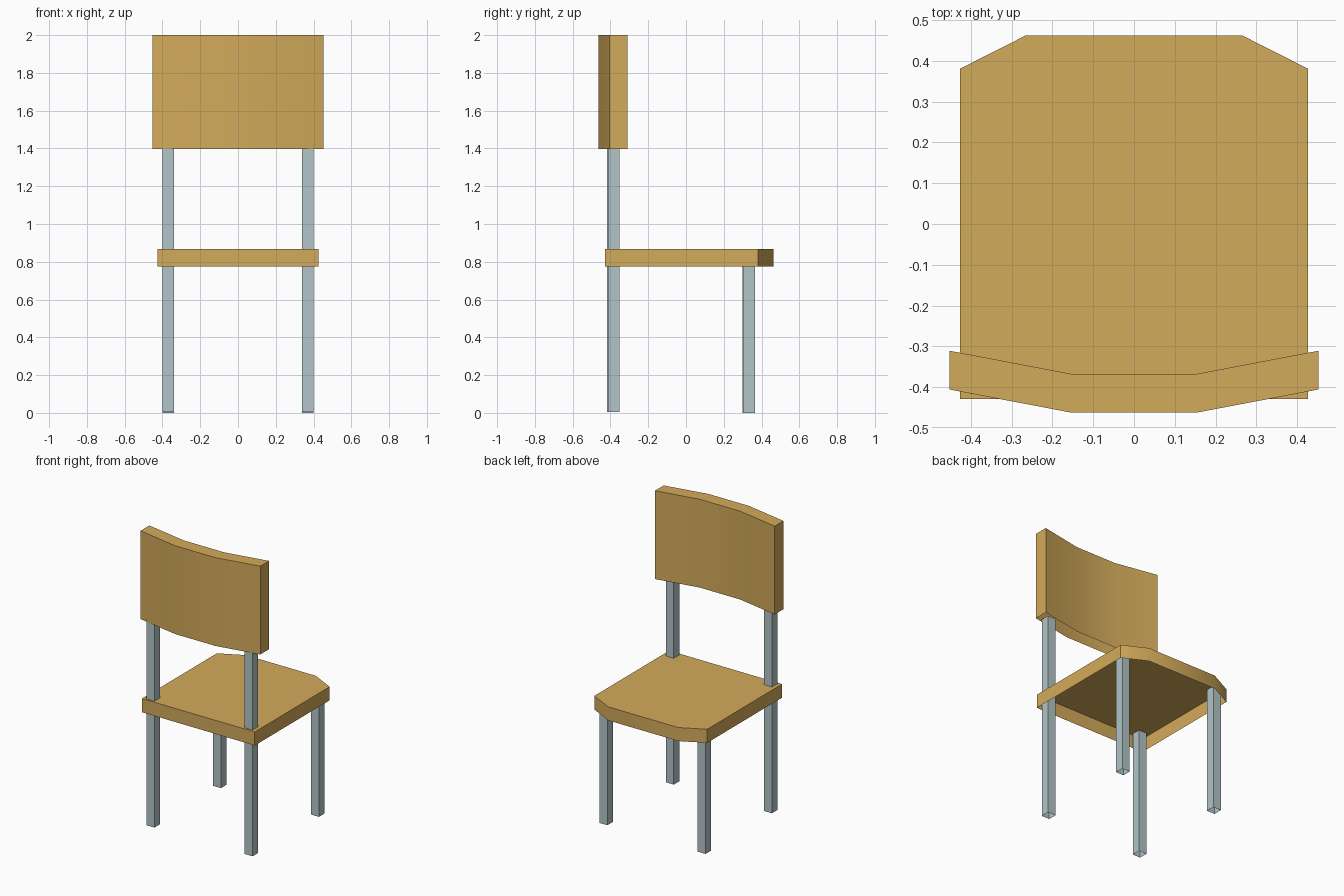
import bpy, bmesh

if "Cube" in bpy.data.objects:
    bpy.data.objects.remove(bpy.data.objects["Cube"])


def material(name, rgb):
    m = bpy.data.materials.new(name)
    m.diffuse_color = (*rgb, 1)
    m.use_nodes = True
    m.node_tree.nodes["Principled BSDF"].inputs["Base Color"].default_value = m.diffuse_color
    return m


wood = material("warm wood", (0.65, 0.405, 0.104))
metal = material("grey metal", (0.445, 0.56, 0.575))


def prism(name, outline, z0, z1, mat):
    """Extrude a counter-clockwise xy outline from z0 to z1, open underneath."""
    bm = bmesh.new()
    low = [bm.verts.new((x, y, z0)) for x, y in outline]
    high = [bm.verts.new((x, y, z1)) for x, y in outline]
    n = len(outline)
    for i in range(n):
        j = (i + 1) % n
        bm.faces.new((low[i], low[j], high[j], high[i]))
    bm.faces.new(high)
    mesh = bpy.data.meshes.new(name)
    bm.to_mesh(mesh)
    bm.free()
    mesh.materials.append(mat)
    ob = bpy.data.objects.new(name, mesh)
    bpy.context.collection.objects.link(ob)
    return ob


def smooth(ob):
    bpy.ops.object.select_all(action='DESELECT')
    ob.select_set(True)
    bpy.context.view_layer.objects.active = ob
    bpy.ops.object.shade_smooth_by_angle(angle=0.5236)


# Seat shell with clipped corners on the +y edge
smooth(prism("seat", [(-0.427, -0.429), (0.427, -0.429), (0.427, 0.381),
                      (0.265, 0.463), (-0.265, 0.463), (-0.427, 0.381)],
             0.775, 0.868, wood))

# Bent back panel: outer curve, then the inner curve in reverse
outer = [(-0.453, -0.406), (-0.153, -0.463), (0.153, -0.463), (0.453, -0.406)]
inner = [(x, y + 0.095) for x, y in reversed(outer)]
smooth(prism("back_panel", outer + inner, 1.396, 2.0, wood))

# Hollow square legs reaching the seat top; rear pair carries the back panel
for side, sx, dy in (("left", -1, -0.004), ("right", 1, 0.0)):
    for row, cy, z0, top in (("rear", -0.383, 0.004, 1.41), ("front", 0.334, 0.0, 0.866)):
        cx, h = sx * 0.37, 0.03
        y = cy + dy
        prism(f"{row}_leg_{side}",
              [(cx - h, y - h), (cx + h, y - h), (cx + h, y + h), (cx - h, y + h)],
              z0, top, metal)
